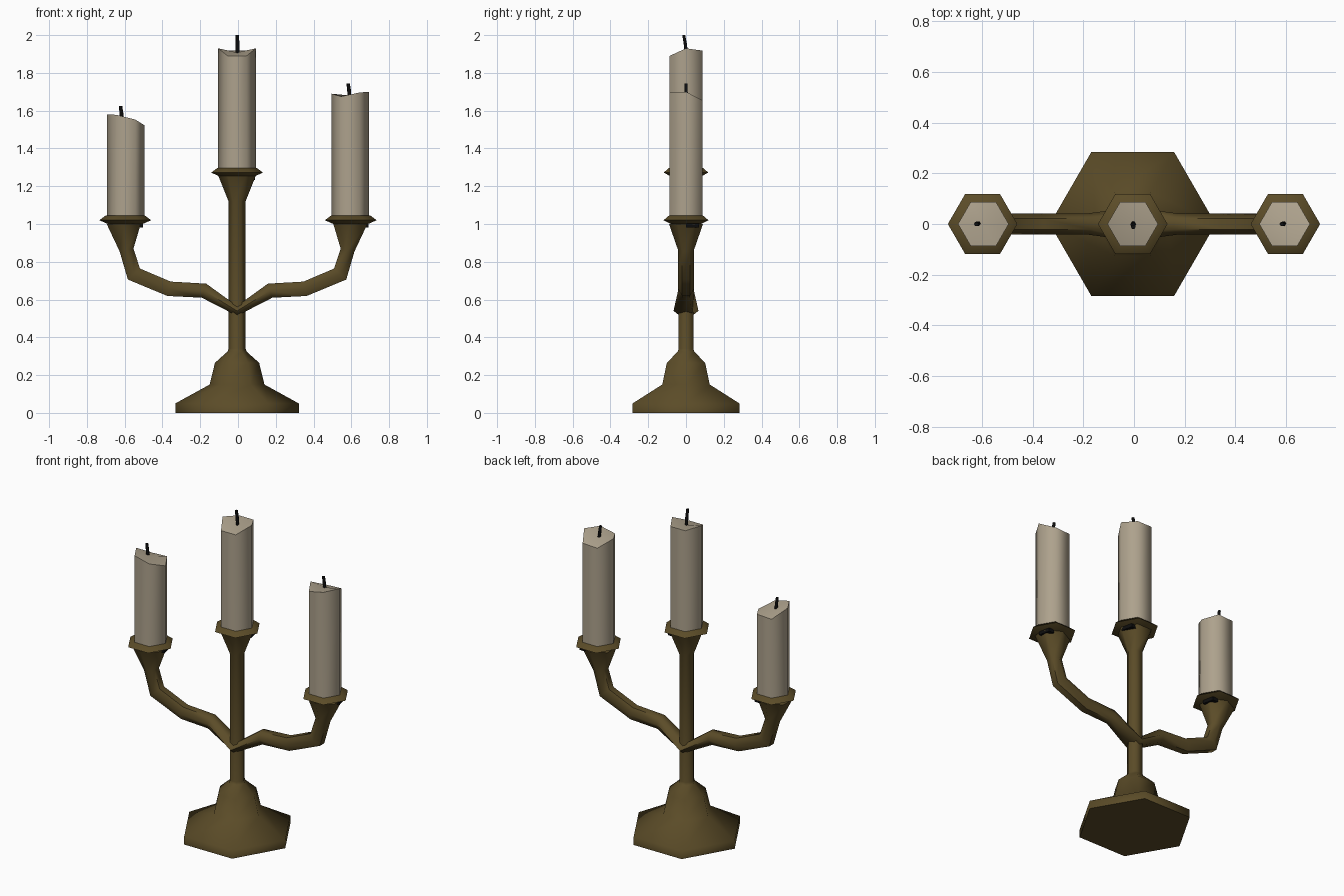
import bpy, math
from mathutils import Vector

if "Cube" in bpy.data.objects:
    bpy.data.objects.remove(bpy.data.objects["Cube"])


def material(name, rgb):
    m = bpy.data.materials.new(name)
    m.diffuse_color = (*rgb, 1)
    m.use_nodes = True
    m.node_tree.nodes["Principled BSDF"].inputs["Base Color"].default_value = m.diffuse_color
    return m


BRASS = material("aged brass", (0.105, 0.072, 0.021))
WAX = material("candle wax", (0.42, 0.36, 0.265))
BLACK = material("burnt wick", (0.004, 0.004, 0.004))


def make(name, verts, faces, mat):
    me = bpy.data.meshes.new(name)
    me.from_pydata(verts, [], faces)
    me.materials.append(mat)
    ob = bpy.data.objects.new(name, me)
    bpy.context.collection.objects.link(ob)
    bpy.ops.object.select_all(action='DESELECT')
    ob.select_set(True)
    bpy.context.view_layer.objects.active = ob
    bpy.ops.object.mode_set(mode='EDIT')
    bpy.ops.mesh.select_all(action='SELECT')
    bpy.ops.mesh.normals_make_consistent(inside=False)
    bpy.ops.object.mode_set(mode='OBJECT')
    bpy.ops.object.shade_smooth_by_angle(angle=math.radians(61))
    return ob


def skin(name, rings, mat, n=6, top=None):
    """Join rings of n points; cap the ends, the top as a fan if a point is given."""
    verts = [p for r in rings for p in r]
    faces = [(i * n + k, i * n + (k + 1) % n, (i + 1) * n + (k + 1) % n, (i + 1) * n + k)
             for i in range(len(rings) - 1) for k in range(n)]
    faces.append(tuple(range(n))[::-1])
    last = (len(rings) - 1) * n
    if top:
        verts.append(top)
        faces += [(last + k, last + (k + 1) % n, len(verts) - 1) for k in range(n)]
    else:
        faces.append(tuple(range(last, last + n)))
    return make(name, verts, faces, mat)


def hexring(x, y, r, z):
    return [(x + r * math.cos(k * math.pi / 3), y + r * math.sin(k * math.pi / 3),
             z[k] if isinstance(z, tuple) else z) for k in range(6)]


def lathe(name, x, profile, mat):
    return skin(name, [hexring(x, 0, r, z) for r, z in profile], mat)


CX = -0.005

# stepped foot and stem with its flared top
lathe("base_and_stem", CX, [(0.327, 0), (0.327, 0.05), (0.145, 0.15), (0.117, 0.265),
                            (0.05, 0.325), (0.045, 0.34), (0.045, 1.12), (0.1, 1.257)], BRASS)

# both arms as one swept tube: offset from the stem, height, radius across, radius in plane
half = [(0.175, 0.647, 0.042, 0.045), (0.36, 0.657, 0.042, 0.045),
        (0.546, 0.735, 0.042, 0.05), (0.585, 0.862, 0.042, 0.043), (0.6, 1.0, 0.09, 0.104)]
path = [(CX - x, z, a, b) for x, z, a, b in reversed(half)]
path += [(CX, 0.54, 0.066, 0.03)] + [(CX + x, z, a, b) for x, z, a, b in half]
pts = [Vector((p[0], 0, p[1])) for p in path]
rings = []
for i, (x, z, ry, rn) in enumerate(path):
    if i == 0:
        t = Vector((0, 0, -1))
    elif i == len(path) - 1:
        t = Vector((0, 0, 1))
    else:
        t = ((pts[i] - pts[i - 1]).normalized() + (pts[i + 1] - pts[i]).normalized()).normalized()
    nrm = Vector((-t.z, 0, t.x))
    rings.append([pts[i] + Vector((0, ry * math.cos(k * math.pi / 3), 0))
                  + nrm * rn * math.sin(k * math.pi / 3) for k in range(6)])
skin("arms", rings, BRASS)

# drip plate, candle and wick for each holder
# rim heights start at +x and run counter-clockwise; wick is base x, tip x, tip y, tip z
holders = [
    ("left", -0.597, 1.0, (1.522, 1.535, 1.53, 1.58, 1.578, 1.553), 1.555,
     (-0.613, -0.622, 0.0, 1.625)),
    ("middle", CX, 1.252, (1.93, 1.918, 1.918, 1.93, 1.89, 1.89), 1.908,
     (-0.003, -0.003, -0.012, 2.0)),
    ("right", 0.597, 1.0, (1.70, 1.655, 1.65, 1.69, 1.675, 1.696), 1.68,
     (0.592, 0.583, 0.0, 1.745)),
]
for side, x, z, rim, mid, (bx, tx, ty, tz) in holders:
    lathe(side + "_drip_plate", x, [(0.092, z), (0.137, z + 0.02), (0.105, z + 0.044)], BRASS)
    cx = x if side == "middle" else x * 0.995
    skin(side + "_candle", [hexring(cx, 0, 0.1, z + 0.035), hexring(cx, 0, 0.1, rim)],
         WAX, top=(cx, 0, mid))
    skin(side + "_wick", [hexring(bx, 0.003, 0.01, mid - 0.03),
                          hexring((bx + tx) / 2, ty * 0.3, 0.01, (mid + tz) / 2),
                          hexring(tx, ty, 0.009, tz)], BLACK)
    # dark sooty sliver under the plate
    bar = [[(x + dx, dy, zz) for dx, dy in ((0.06, 0), (0.095, 0), (0.08, 0.07), (0.045, 0.07))]
           for zz in (z - 0.018, z + 0.003)]
    skin(side + "_soot_sliver", bar, BLACK, n=4)
